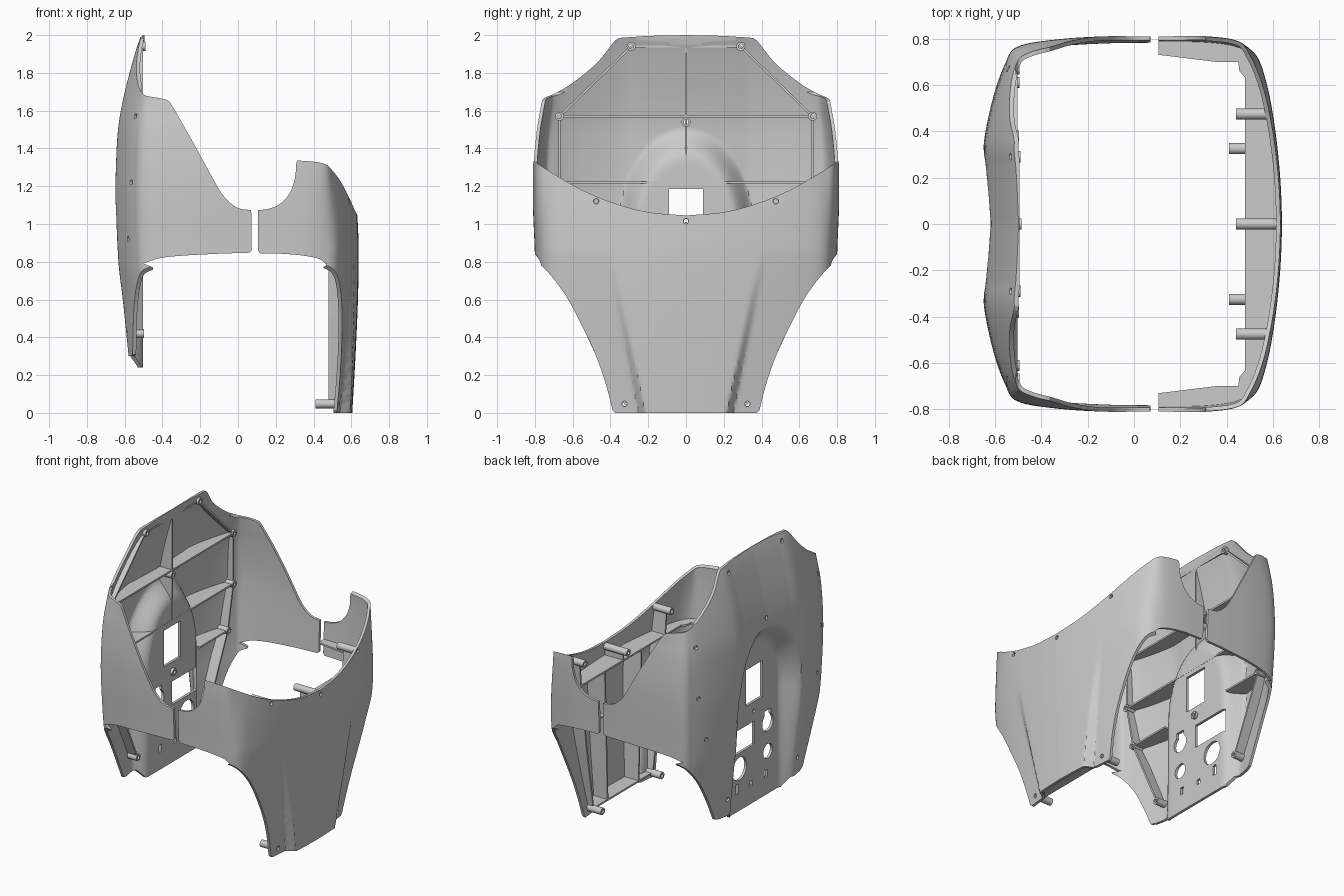
import bpy, bmesh, math
from mathutils import Vector

if "Cube" in bpy.data.objects:
    bpy.data.objects.remove(bpy.data.objects["Cube"])


# ---------- helpers ----------
def spline(pts, n=6):
    """Catmull-Rom curve through 2D points."""
    p = [Vector(q) for q in pts]
    p = [2 * p[0] - p[1]] + p + [2 * p[-1] - p[-2]]
    out = []
    for a, b, c, d in zip(p, p[1:], p[2:], p[3:]):
        for i in range(n):
            t = i / n
            v = 0.5 * (2 * b + (c - a) * t + (2 * a - 5 * b + 4 * c - d) * t * t
                       + (3 * b - a - 3 * c + d) * t ** 3)
            out.append((v.x, v.y))
    return out + [tuple(p[-2])]


def interp(table, v):
    for (a, fa), (b, fb) in zip(table, table[1:]):
        if v <= b:
            return fa + (fb - fa) * (max(v, a) - a) / max(b - a, 1e-6)
    return table[-1][1]


def smooth(t):
    t = min(max(t, 0), 1)
    return t * t * (3 - 2 * t)


def circle(u, v, r, n=20, a0=0, a1=360):
    return [(u + r * math.cos(math.radians(a0 + (a1 - a0) * i / n)),
             v + r * math.sin(math.radians(a0 + (a1 - a0) * i / n))) for i in range(n)]


def rect(u, v, w, h):
    return [(u - w / 2, v - h / 2), (u + w / 2, v - h / 2), (u + w / 2, v + h / 2), (u - w / 2, v + h / 2)]


def mirrored(half):
    return half + [(-u, v) for u, v in reversed(half) if abs(u) > 1e-6]


def prism(bm, axis, outline, lo, hi):
    place = {'x': lambda u, v, w: (w, u, v), 'y': lambda u, v, w: (u, w, v), 'z': lambda u, v, w: (u, v, w)}[axis]
    a, b = ([bm.verts.new(place(u, v, w)) for u, v in outline] for w in (lo, hi))
    n = len(a)
    faces = [bm.faces.new(a), bm.faces.new(b)]
    faces += [bm.faces.new((a[i], a[(i + 1) % n], b[(i + 1) % n], b[i])) for i in range(n)]
    bmesh.ops.recalc_face_normals(bm, faces=faces)


def tube(bm, y, z, x0, x1, r=0.024, ri=0.012, n=16):
    rings = [[bm.verts.new((x, u, v)) for u, v in circle(y, z, q, n)]
             for x, q in ((x0, r), (x1, r), (x1, ri), (x0, ri))]
    faces = []
    for a, b in zip(rings, rings[1:] + rings[:1]):
        faces += [bm.faces.new((a[i], a[(i + 1) % n], b[(i + 1) % n], b[i])) for i in range(n)]
    bmesh.ops.recalc_face_normals(bm, faces=faces)


def to_object(name, bm):
    me = bpy.data.meshes.new(name)
    bm.to_mesh(me)
    bm.free()
    ob = bpy.data.objects.new(name, me)
    bpy.context.collection.objects.link(ob)
    return ob


def apply(ob, kind, **settings):
    m = ob.modifiers.new(kind, kind)
    for k, v in settings.items():
        setattr(m, k, v)
    bpy.ops.object.select_all(action='DESELECT')
    bpy.context.view_layer.objects.active = ob
    ob.select_set(True)
    bpy.ops.object.modifier_apply(modifier=m.name)


def cut(ob, op, shapes):
    bm = bmesh.new()
    for s in shapes:
        prism(bm, *s)
    c = to_object("cutter", bm)
    c.hide_render = True
    apply(ob, 'BOOLEAN', operation=op, solver='EXACT', object=c)
    bpy.data.objects.remove(c)


def shade(ob):
    apply(ob, 'WELD', merge_threshold=0.00005)
    bpy.ops.object.shade_smooth_by_angle(angle=math.radians(30))


# ---------- shell surfaces: cross-section (x, y) at each height ----------
REAR_X = spline([(0.1, -.56), (.31, -.58), (.6, -.61), (.8, -.633), (1.1, -.646), (1.3, -.644), (1.5, -.633),
                 (1.65, -.608), (1.8, -.572), (1.92, -.538), (2.0, -.51), (2.1, -.47)])
FRONT_X = spline([(-.1, .6), (0, .605), (.3, .622), (.6, .635), (.85, .639), (1.05, .632), (1.2, .62), (1.5, .59)])
WIDTH = spline([(-.2, .97), (.5, .975), (.84, .985), (1.1, .998), (1.3, 1.0), (1.5, .985), (1.65, .965), (2.1, .92)])


def rear_half(z):
    x, k = interp(REAR_X, z), interp(WIDTH, z)
    pts = spline([(x + .012, 0), (x + .008, .12), (x + .003, .24), (x, .36), (x + .04, .55), (x + .09, .69),
                  (x + .145, .765 * k), (-.32, .797 * k), (-.1, .81 * k), (.07, .812 * k), (.12, .812 * k)], 8)
    out = []
    for px, y in pts:   # arched recess for the control panel
        r = math.hypot(y / .36, max(z - .95, 0) / .56)
        out.append((px + (max(-.522, px) - px) * smooth((1 - r) / .3), y))
    return out


def front_half(z):
    x, k = interp(FRONT_X, z), interp(WIDTH, z)
    pts = spline([(x, 0), (x - .005, .15), (x - .017, .3), (x - .036, .45), (x - .065, .6), (x - .11, .725),
                  (.45, .788 * k), (.3, .81 * k), (.1, .812 * k), (.04, .812 * k)], 10)
    drop = .055 * max(0, 1 - z / .85)   # flank set back behind the crease
    return [(px - drop * smooth((y - .21 - .21 * z) / .045), y) for px, y in pts]


def depth(half, y, z):
    return interp([(b, a) for a, b in half(z)], abs(y))


def shell(name, half, z0, z1, rows, outward):
    bm = bmesh.new()
    grid = []
    for i in range(rows + 1):
        z = z0 + (z1 - z0) * i / rows
        h = half(z)
        grid.append([bm.verts.new((x, y, z)) for x, y in [(a, -b) for a, b in reversed(h[1:])] + h])
    for a, b in zip(grid, grid[1:]):
        for j in range(len(a) - 1):
            q = (a[j], a[j + 1], b[j + 1], b[j])
            bm.faces.new(q if outward > 0 else q[::-1])
    ob = to_object(name, bm)
    apply(ob, 'SOLIDIFY', thickness=.018, offset=-1)
    return ob


def ribs(name, half, lines, inner, side):
    """Thin walls between the shell and the plane x = inner; side is +1 or -1."""
    bm = bmesh.new()
    for line in lines:
        prev = None
        for (ya, za), (yb, zb) in zip(line, line[1:]):
            for i in range(25):
                y, z = ya + (yb - ya) * i / 24, za + (zb - za) * i / 24
                xo = depth(half, y, z) - side * .009
                xo = max(xo, inner + .002) if side > 0 else min(xo, inner - .002)
                if prev and i == 0:
                    continue
                cur = (bm.verts.new((xo, y, z)), bm.verts.new((inner, y, z)))
                if prev:
                    bm.faces.new((prev[0], prev[1], cur[1], cur[0]))
                prev = cur
    ob = to_object(name, bm)
    apply(ob, 'SOLIDIFY', thickness=.012, offset=0)
    shade(ob)


def bosses(name, half, spots, side):
    bm = bmesh.new()
    for y, z, x_in in spots:
        tube(bm, y, z, depth(half, y, z) - side * .012, x_in)
    shade(to_object(name, bm))


def both(items):
    return [s for it in items for s in ([it] if it[0] == 0 else [it, (-it[0],) + it[1:]])]


def both_lines(lines):
    return lines + [[(-y, z) for y, z in l] for l in lines]


# ---------- rear shell ----------
FLANK = [(.48, .31), (.55, .46), (.63, .61), (.71, .72), (.775, .79)]
rear_face = mirrored([(0, .24), (.28, .24), (.33, .30), (.44, .30)] + spline(FLANK) + [(.95, .79), (.95, 1.66)]
                     + spline([(.765, 1.66), (.65, 1.715), (.55, 1.785), (.46, 1.865), (.385, 1.96), (.355, 1.985)])
                     + [(.2, 1.996), (0, 2.0)])
rear_side = ([(-.9, -.1), (-.9, 2.2), (-.49, 2.2), (-.5, 1.76)]
             + spline([(-.512, 1.70), (-.49, 1.68), (-.42, 1.667), (-.375, 1.655), (-.345, 1.62), (-.22, 1.4),
                       (-.11, 1.20), (-.06, 1.13), (0, 1.085), (.07, 1.073)])
             + [(.072, .86), (.06, .848)] + spline([(-.1, .843), (-.3, .832), (-.42, .818), (-.5, .79)])
             + [(-.45, .77), (-.45, -.1)])
rear_spots = both([(.29, 1.94, -.49), (.67, 1.57, -.495), (.67, 1.22, -.495), (.61, .92, -.495),
                   (.38, .42, -.497), (0, 1.54, -.495), (0, .87, -.485)])
rear = shell("rear_shell", rear_half, .15, 2.06, 84, -1)
cut(rear, 'INTERSECT', [('x', rear_face, -1, 1)])
cut(rear, 'INTERSECT', [('y', rear_side, -1, 1)])
keyhole = circle(-.15, .735, .06, 20, 125, 415) + [(-.115, .79), (-.115, .82), (-.185, .82)]
openings = [rect(0, 1.06, .18, .25), rect(.14, .72, .28, .16), circle(.16, .53, .078, 32), circle(-.15, .535, .05, 28),
            rect(.185, .395, .03, .07), rect(.03, .38, .03, .035), rect(-.13, .385, .03, .05), keyhole]
cut(rear, 'DIFFERENCE', [('x', o, -.75, -.42) for o in openings]
    + [('x', circle(y, z, .014), -.8, -.44) for y, z, _ in rear_spots])
shade(rear)
bosses("rear_screw_bosses", rear_half, rear_spots, -1)
ribs("rear_ribs", rear_half, both_lines([[(.29, 1.94), (.67, 1.57), (.67, 1.22), (.61, .92), (.38, .42)],
                                         [(.3, .92), (.61, .92)]])
     + [[(-.29, 1.94), (.29, 1.94)], [(-.67, 1.57), (.67, 1.57)], [(-.67, 1.22), (.67, 1.22)],
        [(0, 1.94), (0, 1.22)]], -.503, -1)

# ---------- front shell ----------
front_face = mirrored([(0, 0), (.375, 0), (.39, .015)] + spline([(.395, .04), (.43, .17)] + FLANK)
                      + [(.95, .79), (.95, 1.36)]
                      + spline([(.83, 1.36), (.8, 1.33), (.7, 1.265), (.55, 1.18), (.38, 1.11), (.2, 1.063), (0, 1.045)]))
front_side = ([(.9, -.1), (.9, 1.5), (.5, 1.5), (.5, 1.3)]
              + spline([(.46, 1.325), (.4, 1.34), (.33, 1.342), (.308, 1.32), (.303, 1.25), (.275, 1.165),
                        (.22, 1.105), (.16, 1.08), (.105, 1.073)])
              + [(.105, .86), (.117, .845)] + spline([(.25, .842), (.35, .832), (.43, .815), (.47, .785)])
              + [(.44, .76), (.44, -.1)])
front_spots = both([(.475, 1.12, .44), (.325, .048, .41), (0, 1.015, .44)])
front = shell("front_shell", front_half, -.05, 1.42, 70, 1)
cut(front, 'INTERSECT', [('x', front_face, -1, 1)])
cut(front, 'INTERSECT', [('y', front_side, -1, 1)])
cut(front, 'DIFFERENCE', [('x', circle(y, z, .014), .4, .8) for y, z, _ in front_spots])
shade(front)
bosses("front_screw_bosses", front_half, front_spots, 1)
ribs("front_ribs", front_half, both_lines([[(.46, .95), (.4, .5), (.325, .05)], [(.2, .95), (.17, .05)],
                                           [(.475, 1.11), (.46, .95)]])
     + [[(-.325, .05), (.325, .05)], [(0, 1.01), (0, .95)]], .48, 1)

# horizontal stiffening shelf running round the inside of the front shell
outer = [(y * .99, x - .009) for x, y in front_half(.95) if x > .108]
inner = [(.73, .106), (.70, .35), (.70, .45), (.66, .455), (.63, .48), (0, .48)]
right = [(x, y) for y, x in outer + inner]
left = [(x, -y) for x, y in right]
bm = bmesh.new()
prism(bm, 'z', right[:len(outer)] + right[len(outer):-1] + left[len(outer):-1][::-1] + left[1:len(outer)][::-1],
      .944, .956)
shade(to_object("front_shelf", bm))
